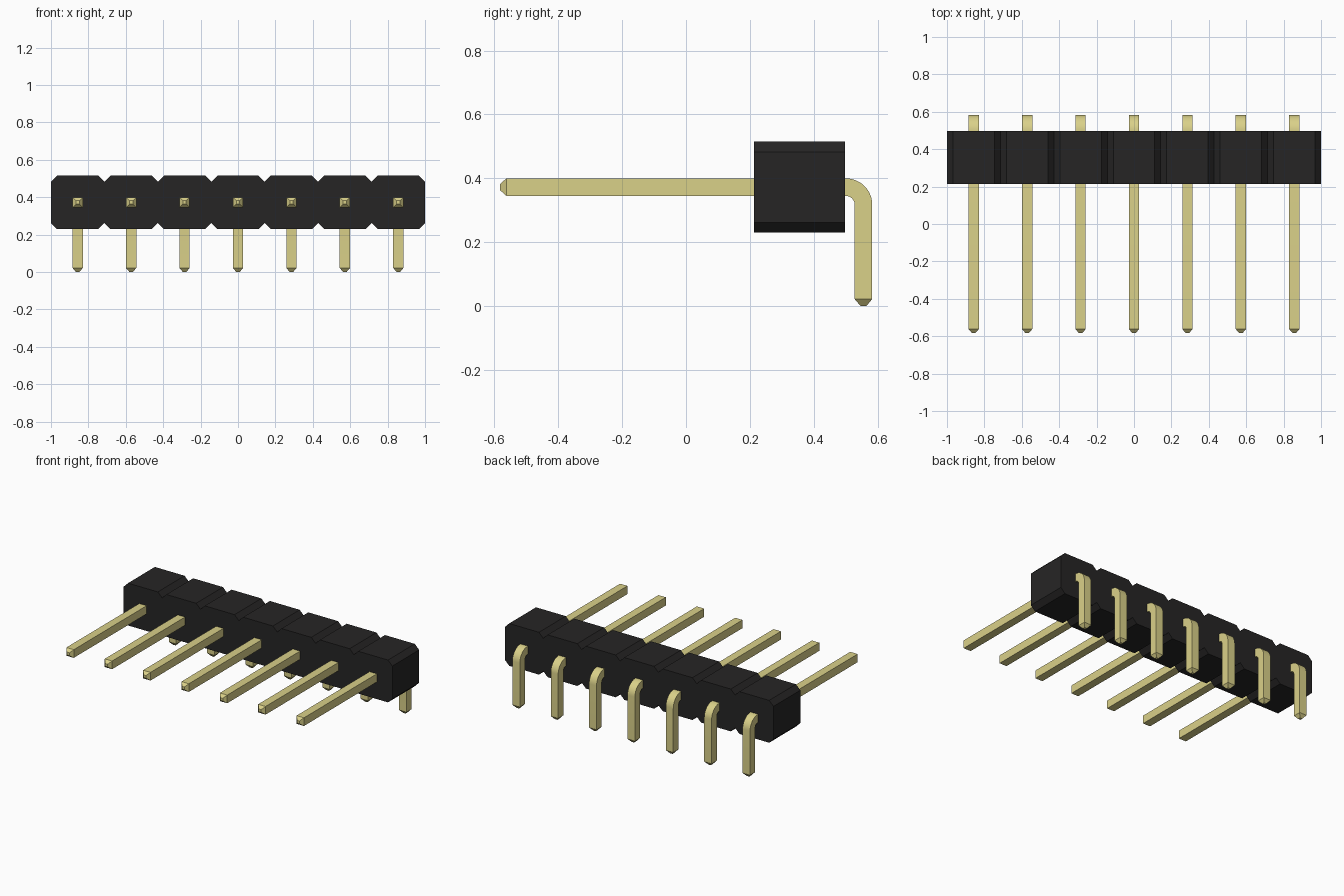
import bpy, bmesh, math

if "Cube" in bpy.data.objects:
    bpy.data.objects.remove(bpy.data.objects["Cube"])

COUNT = 7
PITCH = 2 / COUNT
HALF = 0.0275               # half thickness of a pin
PIN_Z = 0.3725              # height of the horizontal leg
LEG_Y = 0.5555              # depth of the vertical leg
BEND = 0.0555               # centre-line radius of the bend


def material(name, color):
    m = bpy.data.materials.new(name)
    m.diffuse_color = (*color, 1)
    m.use_nodes = True
    m.node_tree.nodes["Principled BSDF"].inputs["Base Color"].default_value = m.diffuse_color
    return m


def loft(name, rings, mat):
    """Join equal-sized point rings into a closed solid."""
    bm = bmesh.new()
    loops = [[bm.verts.new(p) for p in ring] for ring in rings]
    n = len(loops[0])
    for a, b in zip(loops, loops[1:]):
        for i in range(n):
            j = (i + 1) % n
            bm.faces.new((a[i], a[j], b[j], b[i]))
    bm.faces.new(loops[0])
    bm.faces.new(loops[-1])
    bmesh.ops.recalc_face_normals(bm, faces=bm.faces)
    mesh = bpy.data.meshes.new(name)
    bm.to_mesh(mesh)
    bm.free()
    mesh.materials.append(mat)
    obj = bpy.data.objects.new(name, mesh)
    bpy.context.collection.objects.link(obj)
    return obj


black = material("black plastic", (0.0194, 0.0185, 0.0185))
gold = material("gold metal", (0.70, 0.635, 0.25))

# Housing: chamfered blocks in a row, extruded front to back
Z0, Z1, C = 0.23, 0.515, 0.032
top, bottom = [(-1, Z1 - C)], [(-1, Z0 + C)]
for i in range(COUNT):
    left, right = -1 + i * PITCH, -1 + (i + 1) * PITCH
    top += [(left + C, Z1), (right - C, Z1), (right, Z1 - C)]
    bottom += [(left + C, Z0), (right - C, Z0), (right, Z0 + C)]
outline = bottom + top[::-1]
loft("housing", [[(x, y, z) for x, z in outline] for y in (0.213, 0.498)], black)


# Pins: square section swept along a bent path, with tapered tips
def section(x, y, z, angle, half):
    dy, dz = half * math.sin(angle), half * math.cos(angle)
    return [(x - half, y + dy, z + dz), (x + half, y + dy, z + dz),
            (x + half, y - dy, z - dz), (x - half, y - dy, z - dz)]


STEPS = 12
TIP = 0.009
path = [(-0.583, PIN_Z, 0, TIP), (-0.562, PIN_Z, 0, HALF)]
for k in range(STEPS + 1):
    a = math.pi / 2 * k / STEPS
    path.append((LEG_Y - BEND + BEND * math.sin(a),
                 PIN_Z - BEND + BEND * math.cos(a), a, HALF))
path += [(LEG_Y, 0.022, math.pi / 2, HALF), (LEG_Y, 0, math.pi / 2, TIP)]

for i in range(COUNT):
    x = (i - (COUNT - 1) / 2) * PITCH
    pin = loft(f"pin_{i + 1}", [section(x, *p) for p in path], gold)
    bpy.ops.object.select_all(action='DESELECT')
    pin.select_set(True)
    bpy.context.view_layer.objects.active = pin
    bpy.ops.object.shade_smooth_by_angle(angle=math.radians(25))
